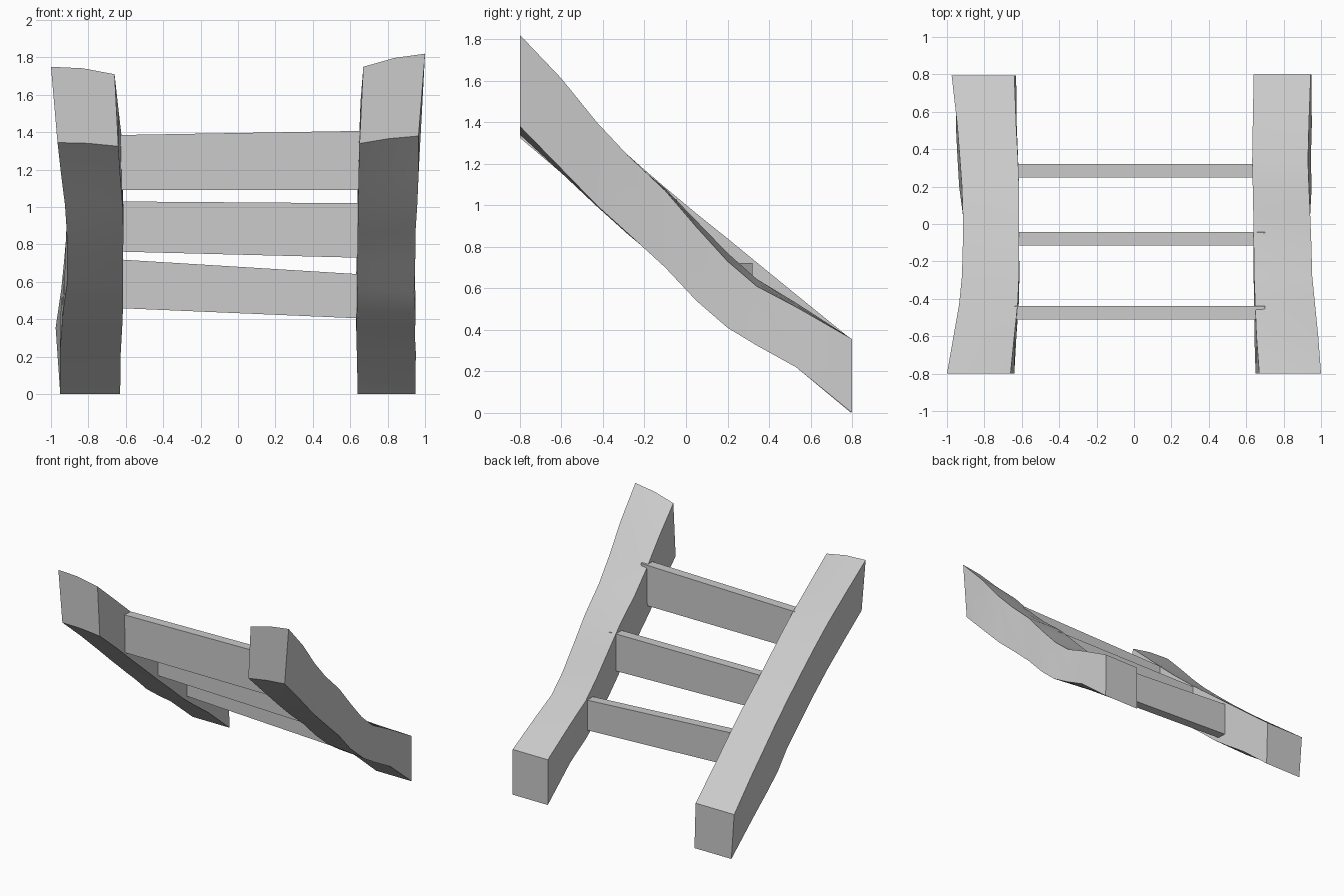
import bpy, bmesh

# Rail stations: y, inner x, outer x, top z inner/outer, bottom z inner/outer
LEFT = [
    (-0.80, 0.66, 1.00, 1.71, 1.75, 1.325, 1.345),
    (-0.60, 0.64, 0.965, 1.53, 1.555, 1.155, 1.17),
    (-0.43, 0.622, 0.935, 1.375, 1.385, 1.00, 1.01),
    (-0.28, 0.615, 0.92, 1.24, 1.24, 0.87, 0.87),
    (-0.10, 0.615, 0.915, 1.085, 1.08, 0.715, 0.71),
    (0.05, 0.615, 0.915, 0.96, 0.95, 0.59, 0.58),
    (0.20, 0.615, 0.92, 0.84, 0.825, 0.46, 0.45),
    (0.34, 0.62, 0.93, 0.725, 0.71, 0.355, 0.35),
    (0.53, 0.63, 0.945, 0.57, 0.56, 0.22, 0.22),
    (0.795, 0.64, 0.975, 0.355, 0.355, 0.0, 0.0),
]
RIGHT = [
    (-0.80, 0.67, 1.00, 1.75, 1.82, 1.34, 1.38),
    (-0.60, 0.655, 0.985, 1.565, 1.61, 1.155, 1.175),
    (-0.43, 0.648, 0.968, 1.375, 1.40, 0.995, 1.00),
    (-0.28, 0.642, 0.953, 1.23, 1.24, 0.86, 0.865),
    (-0.10, 0.64, 0.948, 1.08, 1.07, 0.71, 0.70),
    (0.05, 0.638, 0.942, 0.925, 0.895, 0.565, 0.54),
    (0.20, 0.635, 0.935, 0.77, 0.73, 0.44, 0.41),
    (0.34, 0.632, 0.93, 0.645, 0.61, 0.345, 0.325),
    (0.53, 0.635, 0.935, 0.53, 0.51, 0.23, 0.22),
    (0.80, 0.64, 0.945, 0.355, 0.355, 0.0, 0.0),
]


def mesh_object(name, rings):
    """Loft closed rings of points and cap both ends."""
    bm = bmesh.new()
    vs = [[bm.verts.new(p) for p in ring] for ring in rings]
    for a, b in zip(vs, vs[1:]):
        for i in range(len(a)):
            j = (i + 1) % len(a)
            bm.faces.new((a[i], a[j], b[j], b[i]))
    bm.faces.new(vs[0])
    bm.faces.new(vs[-1])
    bmesh.ops.recalc_face_normals(bm, faces=bm.faces)
    me = bpy.data.meshes.new(name)
    bm.to_mesh(me)
    bm.free()
    ob = bpy.data.objects.new(name, me)
    bpy.context.collection.objects.link(ob)
    return ob


def rail(name, side, stations, back_out):
    rings = []
    for y, xi, xo, ti, to, bi, bo in stations:
        front = max(0, -y / 0.8) ** 2
        back = max(0, y / 0.8) ** 3
        crown = 0.012 * front
        bxi = xi - 0.02 * front - 0.01 * back * (side < 0)
        bxo = xo - 0.035 * front + back_out * back
        if 0.1 < y < 0.7:
            bxo += 0.015
        xm, bxm = (xi + xo) / 2, (bxi + bxo) / 2
        rings.append([(side * xi, y, ti), (side * xm, y, (ti + to) / 2 + crown),
                      (side * xo, y, to), (side * bxo, y, bo),
                      (side * bxm, y, (bi + bo) / 2 + crown / 2), (side * bxi, y, bi)])
    ob = mesh_object(name, rings)
    bpy.ops.object.select_all(action='DESELECT')
    ob.select_set(True)
    bpy.context.view_layer.objects.active = ob
    bpy.ops.object.shade_smooth_by_angle(angle=0.6)


def rung(name, y, left, right):
    rings = [[(x, y - 0.036, b), (x, y + 0.036, b), (x, y + 0.036, t), (x, y - 0.036, t)]
             for x, (b, t) in ((-0.64, left), (0.70, right))]
    mesh_object(name, rings)


# Warped side rails
rail("left_rail", -1, LEFT, -0.025)
rail("right_rail", 1, RIGHT, 0.003)

# Slightly crooked cross boards
rung("upper_rung", -0.475, (1.09, 1.385), (1.09, 1.408))
rung("middle_rung", -0.08, (0.762, 1.03), (0.728, 1.02))
rung("lower_rung", 0.285, (0.46, 0.72), (0.403, 0.638))
